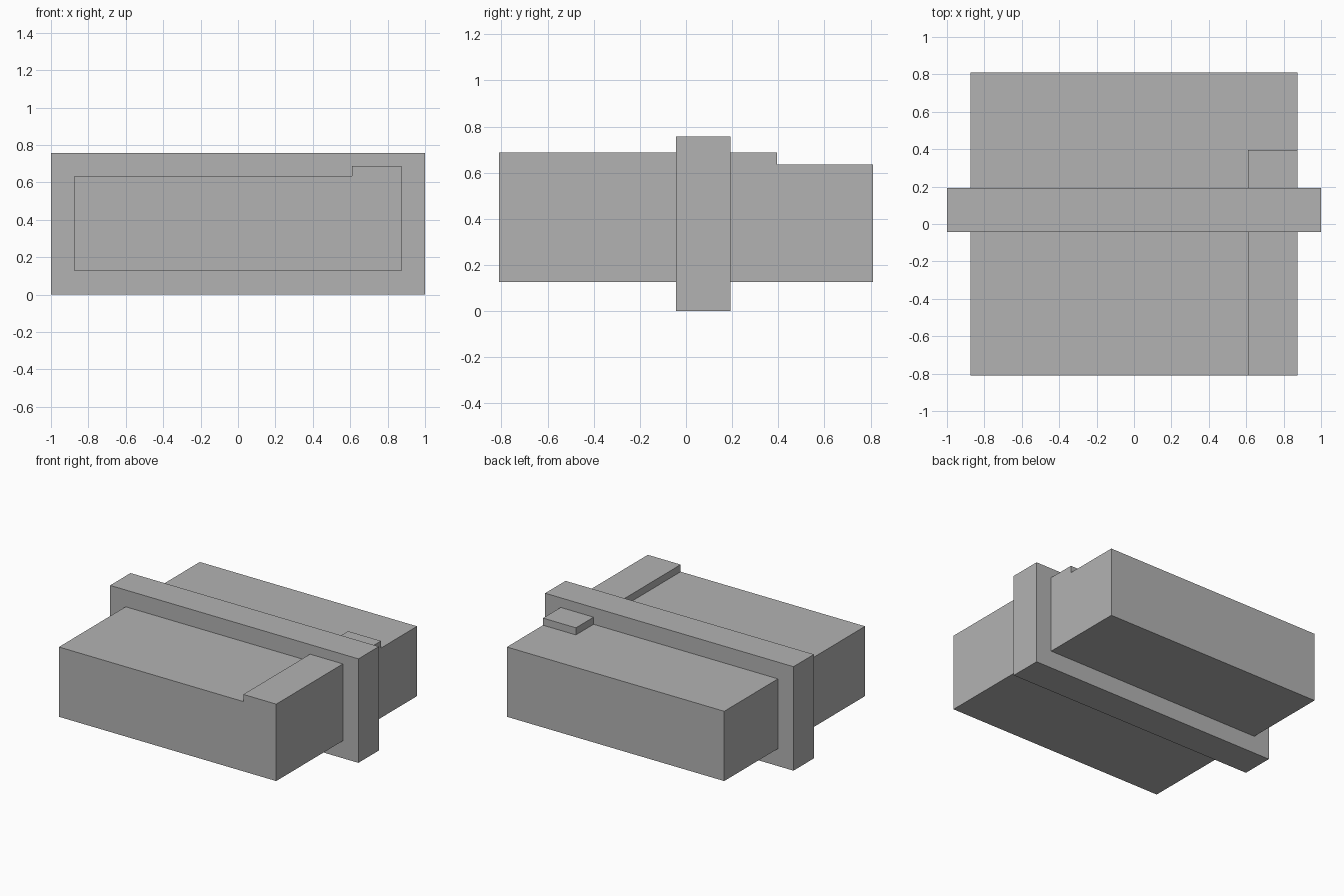
import bpy
import bmesh
from mathutils import Vector

default_cube = bpy.data.objects.get("Cube")
if default_cube:
    bpy.data.objects.remove(default_cube, do_unlink=True)

# Single flat colour
grey = bpy.data.materials.new("mid_grey")
grey.use_nodes = True
colour = (0.45, 0.45, 0.45, 1)
grey.diffuse_color = colour
grey.node_tree.nodes["Principled BSDF"].inputs["Base Color"].default_value = colour


def box(name, low, high):
    """Axis-aligned box between two opposite corners."""
    low, high = Vector(low), Vector(high)
    bm = bmesh.new()
    bmesh.ops.create_cube(bm, size=1)
    bmesh.ops.scale(bm, vec=high - low, verts=bm.verts)
    bmesh.ops.translate(bm, vec=(low + high) / 2, verts=bm.verts)
    mesh = bpy.data.meshes.new(name)
    bm.to_mesh(mesh)
    bm.free()
    mesh.materials.append(grey)
    obj = bpy.data.objects.new(name, mesh)
    bpy.context.collection.objects.link(obj)
    return obj


half_width, half_depth = 0.875, 0.81
body_bottom, body_top = 0.127, 0.635

# Main block running front to back
box("body", (-half_width, -half_depth, body_bottom),
    (half_width, half_depth, body_top))

# Raised key along the left edge, stopping short of the back
box("key_strip", (0.61, -half_depth, body_top), (half_width, 0.395, 0.687))

# Wider flange surrounding the block
box("flange", (-1, -0.043, 0), (1, 0.192, 0.757))
